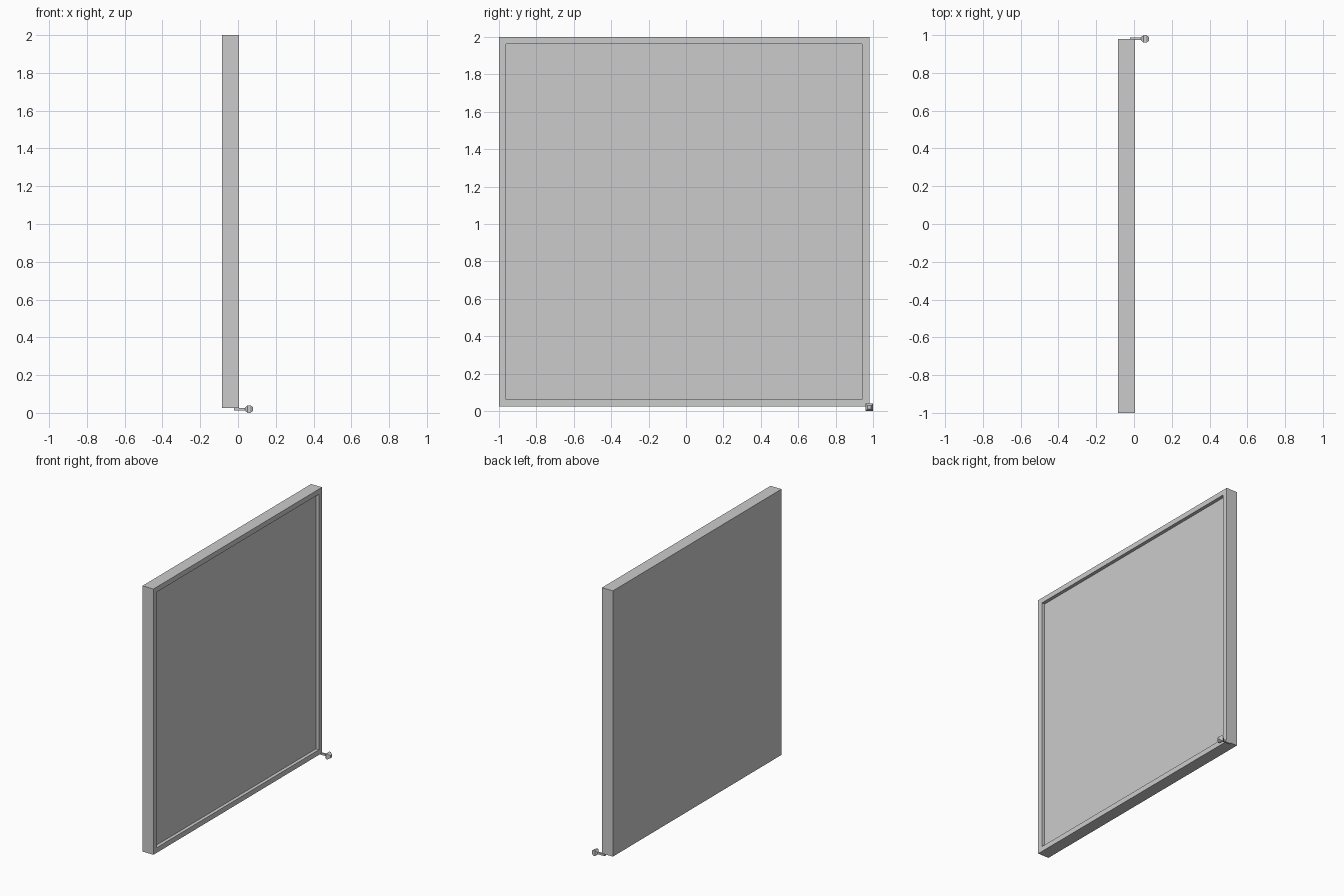
import bpy, bmesh

if "Cube" in bpy.data.objects:
    bpy.data.objects.remove(bpy.data.objects["Cube"])


def make_object(name, bm):
    bmesh.ops.recalc_face_normals(bm, faces=bm.faces)
    mesh = bpy.data.meshes.new(name)
    bm.to_mesh(mesh)
    bm.free()
    obj = bpy.data.objects.new(name, mesh)
    bpy.context.collection.objects.link(obj)
    return obj


def square_loft(name, rings):
    """Loft rectangles along x; each ring is (x, y0, y1, z0, z1)."""
    bm = bmesh.new()
    loops = [[bm.verts.new((x, y, z)) for y, z in
              ((y0, z0), (y1, z0), (y1, z1), (y0, z1))]
             for x, y0, y1, z0, z1 in rings]
    for a, b in zip(loops, loops[1:]):
        for i in range(4):
            j = (i + 1) % 4
            bm.faces.new((a[i], a[j], b[j], b[i]))
    bm.faces.new(loops[0])
    bm.faces.new(loops[-1])
    return make_object(name, bm)


# Door slab with a shallow framed recess on the +x side
BACK, FRONT, DEPTH, RIM = -0.085, 0.005, 0.025, 0.038
Y0, Y1, Z0, Z1 = -1.0, 0.98, 0.025, 2.0
outer = (Y0, Y1, Z0, Z1)
inner = (Y0 + RIM, Y1 - RIM, Z0 + RIM, Z1 - RIM)
square_loft("door_panel", [
    (BACK, *outer), (FRONT, *outer),
    (FRONT, *inner), (FRONT - DEPTH, *inner)])

# Square-section knob: stem, flared head and chamfered tip
KY, KZ = 0.98, 0.02
profile = [(-0.022, 0.006), (0.036, 0.006), (0.050, 0.018),
           (0.064, 0.018), (0.080, 0.009)]
profile = [(x, r * 0.02 / 0.018) for x, r in profile]
square_loft("door_knob", [
    (x, KY - r, KY + r, KZ - r, KZ + r) for x, r in profile])
